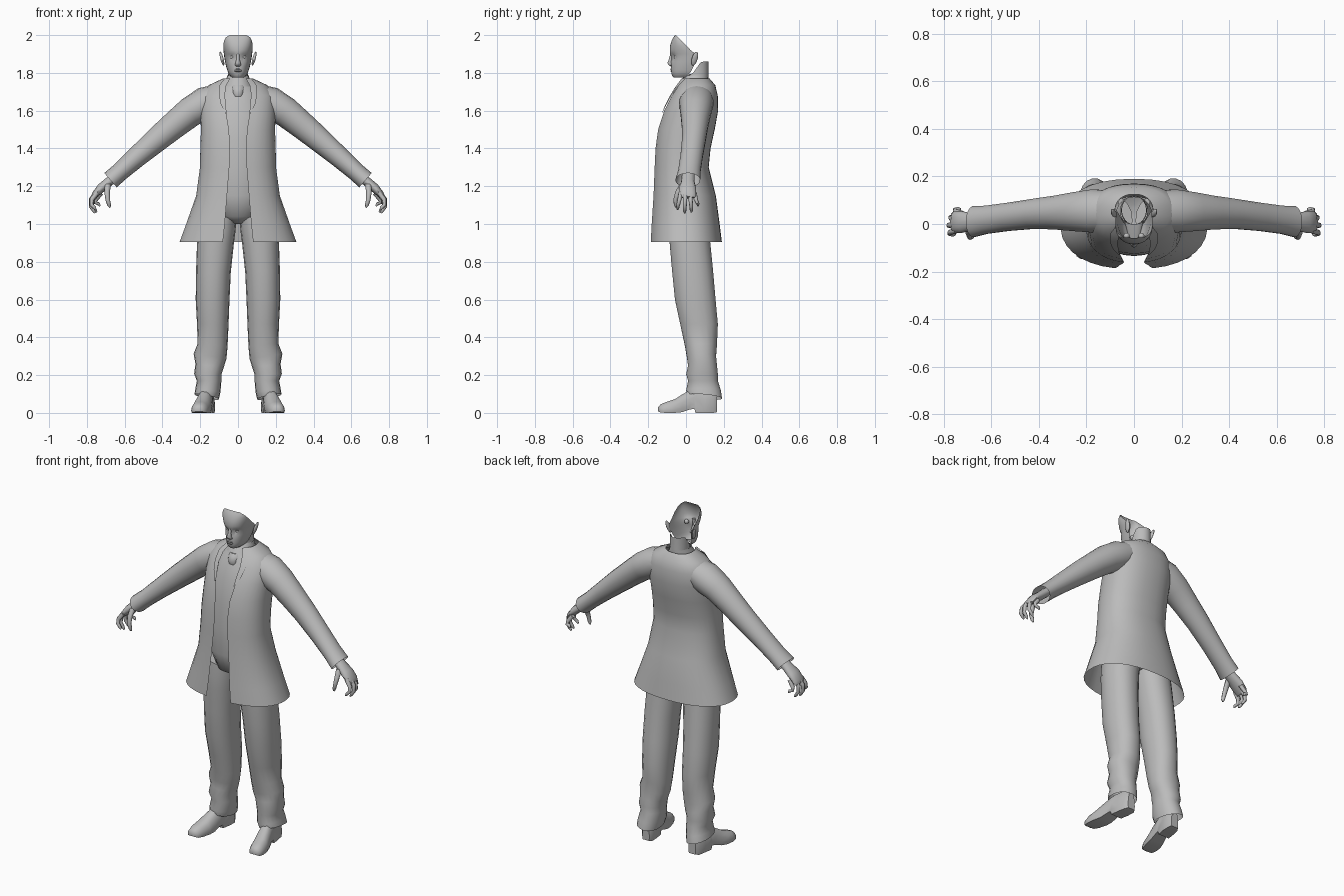
import bpy, math
from mathutils import Vector

grey = bpy.data.materials.new("plain_grey")
grey.diffuse_color = (0.5, 0.5, 0.5, 1)


def loft(name, rings, closed=True, caps=(False, False), mirror=False, angle=50):
    """Skin a list of equal-length rings into one smooth-shaded object."""
    n = len(rings[0])
    verts = [tuple(p) for r in rings for p in r]
    faces = []
    for i in range(len(rings) - 1):
        for j in range(n if closed else n - 1):
            k = (j + 1) % n
            faces.append((i * n + j, i * n + k, (i + 1) * n + k, (i + 1) * n + j))
    if caps[0]:
        faces.append(tuple(reversed(range(n))))
    if caps[1]:
        faces.append(tuple(range((len(rings) - 1) * n, len(rings) * n)))
    mesh = bpy.data.meshes.new(name)
    mesh.from_pydata(verts, [], faces)
    mesh.materials.append(grey)
    for p in mesh.polygons:
        p.use_smooth = True
    mesh.set_sharp_from_angle(angle=math.radians(angle))
    ob = bpy.data.objects.new(name, mesh)
    bpy.context.collection.objects.link(ob)
    if mirror:
        m = ob.modifiers.new("mirror", 'MIRROR')
        m.use_clip = True
    return ob


def spow(v, e):
    return math.copysign(abs(v) ** e, v)


def tube_rings(stations, n=16, e=1.0):
    """Rings around a path in the xz plane; station = x, y, z, radius, y radius."""
    c = [Vector(s[:3]) for s in stations]
    rings = []
    for i, s in enumerate(stations):
        t = c[min(i + 1, len(c) - 1)] - c[max(i - 1, 0)]
        nrm = Vector((t.z, 0, -t.x)).normalized()
        rings.append([c[i] + nrm * s[3] * spow(math.cos(a), e)
                      + Vector((0, 1, 0)) * s[4] * spow(math.sin(a), e)
                      for a in (2 * math.pi * j / n for j in range(n))])
    return rings


def tube(name, stations, n=16, e=1.0, **kw):
    return loft(name, tube_rings(stations, n, e), **kw)


# Coat: z, half width, front y, back y, half opening
COAT = [(.905, .31, -.19, .19, .08), (1.0, .275, -.185, .178, .07),
        (1.15, .222, -.175, .158, .058), (1.3, .202, -.168, .12, .046),
        (1.4, .2, -.163, .13, .042), (1.5, .197, -.15, .152, .048),
        (1.6, .2, -.12, .17, .065), (1.68, .195, -.08, .168, .075),
        (1.735, .155, -.045, .155, .068), (1.77, .08, -.02, .125, .045)]


def coat_at(z):
    for a, b in zip(COAT, COAT[1:]):
        if a[0] <= z <= b[0]:
            f = (z - a[0]) / (b[0] - a[0])
            return [p + (q - p) * f for p, q in zip(a, b)]
    return COAT[-1]


E = 0.87


def coat_point(ring, a):
    z, w, f, b, _ = ring
    mid = (f + b) / 2
    return Vector((w * spow(math.sin(a), E), mid + (f - mid) * spow(math.cos(a), E), z))


def coat_angle(ring, x):
    return math.asin(min(1, x / ring[1]) ** (1 / E))


rows = []
for ring in COAT:
    a0 = coat_angle(ring, ring[4])
    rows.append([coat_point(ring, a0 + (math.pi - a0) * j / 16) for j in range(17)])
    rows[-1][-1].x = 0
loft("coat", rows, closed=False, mirror=True)

# Lapels lie just over the coat front
rows = []
for z, d in ((1.58, .004), (1.63, .022), (1.68, .026), (1.73, .03), (1.768, .025)):
    ring = coat_at(z)
    rows.append([coat_point(ring, coat_angle(ring, ring[4] + d * t)) + Vector((0, -.008, .003))
                 for t in (-.2, .4, 1)])
loft("lapel", rows, closed=False, mirror=True)

# Sleeves
tube("sleeve", [(.09, .055, 1.675, .07, .085), (.17, .055, 1.64, .088, .092),
                (.25, .052, 1.595, .08, .083), (.33, .048, 1.53, .073, .072),
                (.42, .043, 1.455, .066, .064), (.53, .03, 1.36, .056, .06),
                (.62, .018, 1.28, .049, .06), (.675, .01, 1.232, .05, .066)],
     n=18, mirror=True)

# Hands: palm, four curled fingers and thumb
tube("palm", [(.64, .012, 1.262, .026, .034), (.685, .01, 1.222, .025, .036),
              (.725, .008, 1.19, .024, .046), (.757, .008, 1.155, .018, .046),
              (.765, .008, 1.14, .01, .04)], n=12, caps=(True, True), mirror=True)
for name, y, spread, x, drop in (("index_finger", -.028, -.016, .772, 1.075),
                                 ("middle_finger", -.003, -.004, .776, 1.058),
                                 ("ring_finger", .021, .008, .768, 1.062),
                                 ("little_finger", .045, .018, .75, 1.095)):
    tube(name, [(x - .025, y, 1.165, .013, .012), (x + .002, y + spread * .4, 1.13, .012, .011),
                (x + .004, y + spread * .8, (1.13 + drop) / 2, .010, .010),
                (x - .012, y + spread, drop + .012, .009, .009),
                (x - .02, y + spread, drop, .004, .004)],
         n=8, caps=(True, True), mirror=True)
tube("thumb", [(.69, -.015, 1.212, .018, .018), (.693, -.042, 1.17, .015, .015),
               (.69, -.055, 1.13, .012, .012), (.682, -.054, 1.1, .01, .01),
               (.678, -.052, 1.087, .004, .004)], n=8, caps=(True, True), mirror=True)

# Shirt body under the coat
tube("shirt", [(0, .02, 1.0, .03, .06), (0, .015, 1.04, .12, .125), (0, 0, 1.15, .17, .135),
               (0, -.01, 1.3, .172, .123), (0, 0, 1.45, .172, .125), (0, .025, 1.6, .165, .122),
               (0, .045, 1.69, .13, .103), (0, .05, 1.74, .08, .08)],
     n=24, caps=(True, False))
# Shirt collar and tie knot
tube("shirt_collar", [(0, .035, 1.728, .078, .082), (0, .047, 1.762, .064, .072),
                      (0, .055, 1.785, .057, .064)], n=20)
tube("tie_knot", [(0, -.052, 1.675, .022, .014), (0, -.058, 1.7, .026, .014),
                  (0, -.045, 1.722, .03, .014), (0, -.038, 1.735, .026, .01)],
     n=8, caps=(True, True))

# Neck with a slanted open top, higher at the nape
rings = tube_rings([(0, .058, 1.73, .055, .062), (0, .058, 1.775, .052, .06),
                    (0, .058, 1.79, .051, .06)], n=20)
for p in rings[-1]:
    p.z += .07 * min(1, max(0, (p.y - .03) / .05))
loft("neck", rings)

# Face shell open at the back: z, half width, front y, rear edge y
FACE = [(1.795, .045, .0, .03), (1.785, .038, -.035, .02), (1.775, .03, -.064, -.005),
        (1.785, .042, -.074, .005), (1.8, .052, -.077, .022), (1.815, .057, -.081, .03),
        (1.835, .063, -.079, .04), (1.86, .069, -.08, .05), (1.885, .073, -.078, .058),
        (1.9, .075, -.084, .05), (1.92, .077, -.086, .025), (1.945, .078, -.084, 0),
        (1.97, .074, -.076, -.025), (1.988, .064, -.067, -.042), (2.0, .045, -.058, -.054)]
rows = []
for z, w, f, c in FACE:
    row = []
    for j in range(21):
        a = math.pi * (j / 20 - .5)
        x, y = w * spow(math.sin(a), .9), c + (f - c) * spow(math.cos(a), .8)
        # Eye sockets
        y += .013 * math.exp(-((abs(x) - .031) / .014) ** 2 - ((z - 1.883) / .012) ** 2)
        row.append((x, y, z))
    rows.append(row)
loft("face", rows, closed=False)

# Nose and lips
tube("nose", [(0, -.07, 1.834, .012, .012), (0, -.08, 1.842, .017, .014),
              (0, -.084, 1.852, .014, .015), (0, -.08, 1.87, .009, .012),
              (0, -.075, 1.9, .009, .009)], n=10, caps=(True, True))
tube("lips", [(0, -.073, 1.804, .012, .006), (0, -.075, 1.81, .02, .009),
              (0, -.072, 1.815, .024, .008), (0, -.075, 1.82, .018, .009),
              (0, -.072, 1.825, .008, .006)], n=10, caps=(True, True))


def ball(name, loc, scale, lean=0):
    rings = []
    for i in range(9):
        a = math.pi * (i / 8 - .5)
        r = max(.01, math.cos(a))
        h = math.sin(a)
        rings.append([(loc[0] + scale[0] * r * math.cos(b) + lean * h,
                       loc[1] + scale[1] * r * math.sin(b) + lean * h,
                       loc[2] + scale[2] * h)
                      for b in (2 * math.pi * j / 12 for j in range(12))])
    loft(name, rings, caps=(True, True), mirror=True)


ball("eyeball", (.031, -.05, 1.884), (.013, .013, .013))
ball("ear", (.085, .046, 1.875), (.009, .016, .037), lean=.009)

# Trouser legs: inner x, outer x, front y, back y, z
LEGS = [(.005, .19, -.09, .12, 1.06), (.012, .21, -.092, .125, .98), (.022, .217, -.088, .13, .9),
        (.038, .222, -.075, .145, .75), (.045, .224, -.06, .158, .6), (.05, .217, -.032, .17, .47),
        (.055, .214, -.008, .165, .36), (.06, .236, .003, .16, .3), (.075, .226, .01, .165, .25),
        (.088, .232, .0, .17, .205), (.088, .218, .01, .17, .17), (.092, .226, .0, .185, .12),
        (.1, .232, .004, .192, .085)]
rings = tube_rings([((a + b) / 2, (f + k) / 2, z, (b - a) / 2, (k - f) / 2)
                    for a, b, f, k, z in LEGS], n=18, e=.92)
for p in rings[-1]:
    p.z += .12 * (.1 - p.y) * .8
loft("trouser_leg", list(reversed(rings)), caps=(False, True), mirror=True)

# Shoes: y, centre x, half width, bottom z, top z
SHOE = [(-.147, .207, .018, .008, .03), (-.135, .206, .036, .002, .045),
        (-.105, .202, .046, 0, .058), (-.06, .193, .05, 0, .072), (-.02, .183, .046, .004, .098),
        (.02, .175, .04, .018, .12), (.045, .17, .039, .022, .13), (.05, .17, .039, 0, .13),
        (.1, .162, .04, 0, .13), (.145, .157, .036, 0, .125), (.163, .155, .024, .004, .11)]
SECTION = [(-.92, 0), (-1, .22), (-.92, .55), (-.68, .85), (-.3, 1),
           (.3, 1), (.68, .85), (.92, .55), (1, .22), (.92, 0)]
loft("shoe", [[(cx + w * u, y, lo + (hi - lo) * v) for u, v in SECTION]
              for y, cx, w, lo, hi in SHOE], caps=(True, True), mirror=True)
